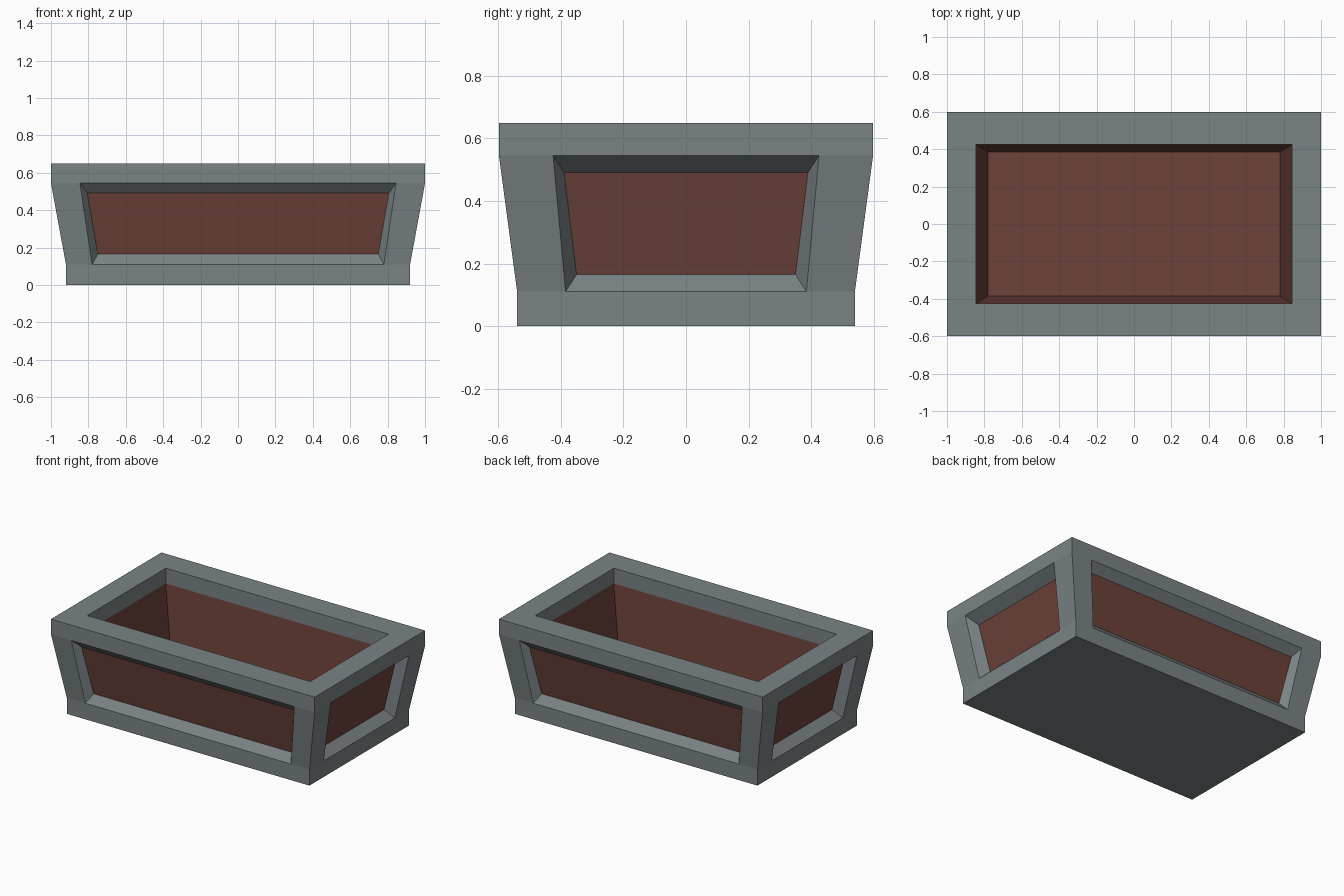
import bpy, bmesh

if "Cube" in bpy.data.objects:
    bpy.data.objects.remove(bpy.data.objects["Cube"])

Z0, Z1, ZT = 0.11, 0.545, 0.65          # lower band top, upper band bottom, rim height

# Half sizes per facing: lower/upper outer width and depth, opening widths,
# panel widths, panel depths, inner wall lower/upper depth
LONG = dict(w=(0.92, 1.0), d=(0.54, 0.598), o=(0.78, 0.845), p=(0.75, 0.806),
            pd=(0.492, 0.545), i=(0.385, 0.425))
SHORT = dict(w=(0.54, 0.598), d=(0.92, 1.0), o=(0.385, 0.425), p=(0.35, 0.39),
             pd=(0.862, 0.92), i=(0.78, 0.845))
SIDES = [LONG, SHORT, LONG, SHORT]      # front, right, back, left


def place(k, u, d, z):
    """Point on side k: u along the wall, d outward from the centre."""
    x, y = u, -d
    for _ in range(k):
        x, y = -y, x
    return (x, y, z)


def quad(bm, k, pts):
    bm.faces.new([bm.verts.new(place(k, *p)) for p in pts])


def panel(w0, d0, z0, w1, d1, z1):
    """Symmetric trapezoid, counter-clockwise seen from outside."""
    return [(-w0, d0, z0), (w0, d0, z0), (w1, d1, z1), (-w1, d1, z1)]


def finish(bm, name, color):
    bmesh.ops.remove_doubles(bm, verts=bm.verts, dist=0.0005)
    me = bpy.data.meshes.new(name)
    bm.to_mesh(me)
    bm.free()
    ob = bpy.data.objects.new(name, me)
    bpy.context.collection.objects.link(ob)
    mat = bpy.data.materials.new(name + "_color")
    mat.diffuse_color = color
    mat.use_nodes = True
    mat.node_tree.nodes["Principled BSDF"].inputs["Base Color"].default_value = mat.diffuse_color
    me.materials.append(mat)


frame, liner = bmesh.new(), bmesh.new()
for k, s in enumerate(SIDES):
    (w0, w1), (d0, d1), (o0, o1) = s["w"], s["d"], s["o"]
    (p0, p1), (q0, q1), (i0, i1) = s["p"], s["pd"], s["i"]
    # lower band, upper band, rim top and inner lip
    quad(frame, k, panel(w0, d0, 0, w0, d0, Z0))
    quad(frame, k, panel(w1, d1, Z1, w1, d1, ZT))
    quad(frame, k, panel(w1, d1, ZT, o1, i1, ZT))
    quad(frame, k, panel(o1, i1, Z1, o1, i1, ZT)[::-1])
    # sloped corner posts
    quad(frame, k, [(-w0, d0, Z0), (-o0, d0, Z0), (-o1, d1, Z1), (-w1, d1, Z1)])
    quad(frame, k, [(o0, d0, Z0), (w0, d0, Z0), (w1, d1, Z1), (o1, d1, Z1)])
    # bevelled reveal around the recessed panel
    outer = panel(o0, d0, Z0, o1, d1, Z1)
    inner = panel(p0, q0, 0.165, p1, q1, 0.491)
    for a in range(4):
        b = (a + 1) % 4
        quad(frame, k, [outer[a], outer[b], inner[b], inner[a]])
    # coloured outside panel and inside wall
    quad(liner, k, inner)
    quad(liner, k, panel(o0, i0, Z0, o1, i1, Z1)[::-1])

# underside and inner floor
(wx, wy), (fx, fy) = (0.92, 0.54), (0.78, 0.385)
quad(frame, 0, [(-wx, -wy, 0), (wx, -wy, 0), (wx, wy, 0), (-wx, wy, 0)])
quad(liner, 0, [(-fx, fy, Z0), (fx, fy, Z0), (fx, -fy, Z0), (-fx, -fy, Z0)])

finish(frame, "planter_frame", (0.195, 0.227, 0.235, 1))
finish(liner, "planter_panels", (0.153, 0.054, 0.042, 1))
